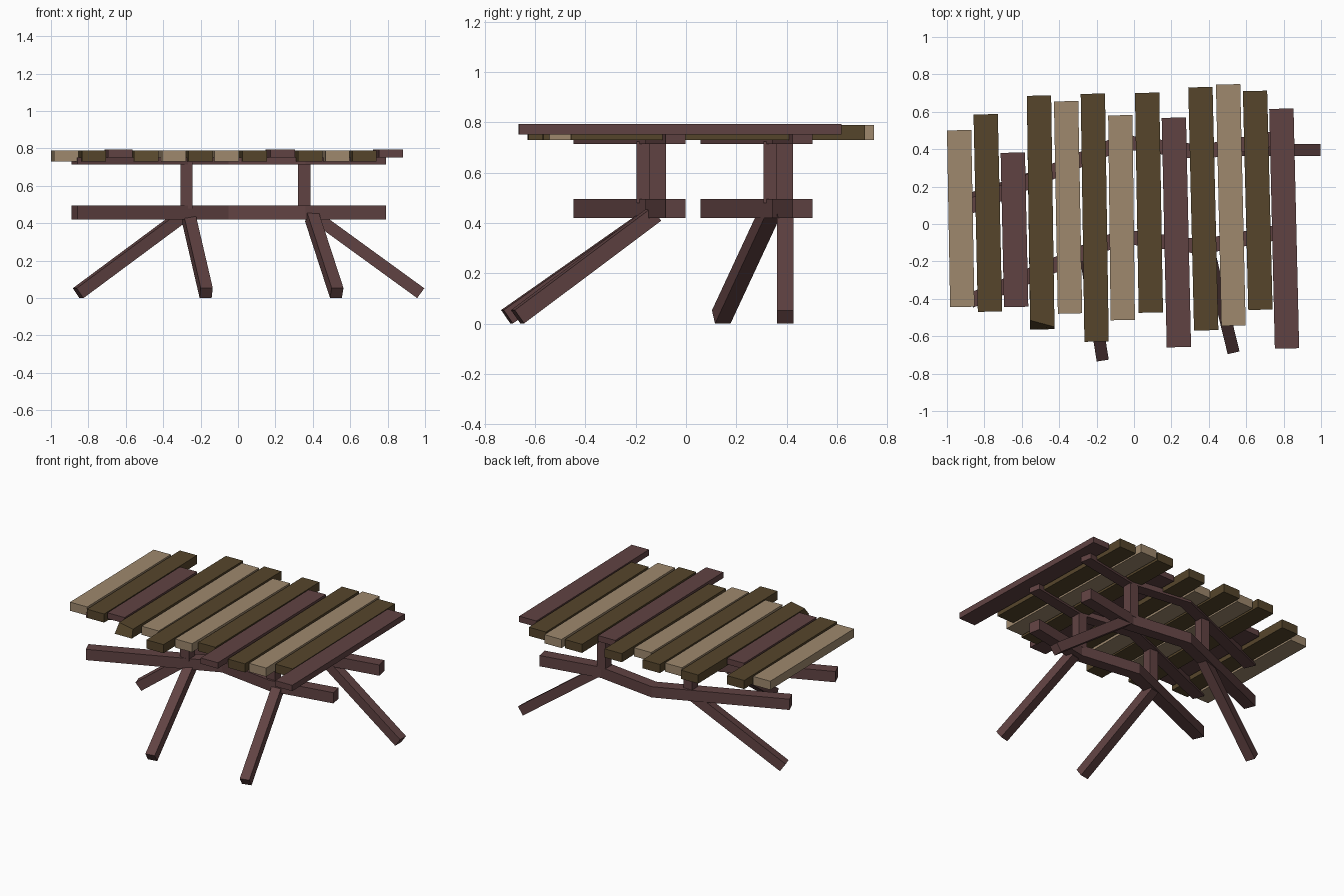
import bpy
from mathutils import Vector

if "Cube" in bpy.data.objects:
    bpy.data.objects.remove(bpy.data.objects["Cube"])


def material(name, rgb):
    m = bpy.data.materials.new(name)
    m.diffuse_color = (*rgb, 1)
    m.use_nodes = True
    m.node_tree.nodes["Principled BSDF"].inputs["Base Color"].default_value = m.diffuse_color
    return m


TAN = material("pale wood", (0.345, 0.25, 0.155))
DARK = material("dark wood", (0.092, 0.060, 0.024))
RED = material("reddish wood", (0.118, 0.055, 0.055))


def loft(name, rings, mat):
    """Solid through a list of four-cornered cross-sections."""
    verts = [tuple(p) for r in rings for p in r]
    n = len(rings)
    faces = [(0, 1, 2, 3), tuple(4 * (n - 1) + k for k in (3, 2, 1, 0))]
    for i in range(n - 1):
        for k in range(4):
            a, b = 4 * i + k, 4 * i + (k + 1) % 4
            faces.append((a, a + 4, b + 4, b))
    me = bpy.data.meshes.new(name)
    me.from_pydata(verts, [], faces)
    me.materials.append(mat)
    ob = bpy.data.objects.new(name, me)
    bpy.context.collection.objects.link(ob)
    return ob


# Table-top planks: centre x at back, back y, centre x at front, front y, wood
planks = [
    (-0.935, 0.50, -0.918, -0.445, TAN),
    (-0.793, 0.585, -0.770, -0.47, DARK),
    (-0.648, 0.38, -0.630, -0.445, RED),
    (-0.508, 0.685, -0.490, -0.565, DARK),
    (-0.363, 0.655, -0.342, -0.48, TAN),
    (-0.220, 0.695, -0.200, -0.63, DARK),
    (-0.073, 0.58, -0.060, -0.515, TAN),
    (0.070, 0.70, 0.090, -0.475, DARK),
    (0.213, 0.567, 0.240, -0.66, RED),
    (0.355, 0.73, 0.386, -0.57, DARK),
    (0.503, 0.745, 0.532, -0.545, TAN),
    (0.647, 0.71, 0.676, -0.46, DARK),
    (0.788, 0.615, 0.818, -0.667, RED),
]
W = 0.065
for i, (xb, yb, xf, yf, mat) in enumerate(planks):
    z0, z1 = (0.752, 0.793) if mat is RED else (0.73, 0.79)
    cl, cr = (0.05, 0.012) if i == 3 else (0, 0)      # one plank has a broken front end
    back = [(xb - W, yb, z0), (xb + W, yb + 0.003, z0),
            (xb + W, yb + 0.003, z1), (xb - W, yb, z1)]
    front = [(xf - W, yf, z0), (xf + W, yf + 0.003, z0),
             (xf + W, yf + 0.003 + cr, z1), (xf - W, yf + cl, z1)]
    loft(f"plank_{i + 1}", [front, back], mat)

# Crooked beams, lower and upper, at front and back
PATH = [(-0.875, -0.41), (-0.06, -0.066), (0.36, -0.122), (0.785, -0.042)]


def beam(name, dy, z0, z1):
    pts = [Vector((x, y + dy)) for x, y in PATH]
    rings = []
    for i, p in enumerate(pts):
        d = (pts[min(i + 1, 3)] - pts[max(i - 1, 0)]).normalized()
        s = Vector((-d.y, d.x)) * 0.04
        a, b = p - s, p + s
        rings.append([(a.x, a.y, z0), (a.x, a.y, z1), (b.x, b.y, z1), (b.x, b.y, z0)])
    loft(name, rings, RED)


def bar(name, p, q, w):
    """Square bar between two points."""
    p, q = Vector(p), Vector(q)
    d = (q - p).normalized()
    side = d.cross(Vector((0, 0, 1)))
    side = side.normalized() if side.length > 0.01 else Vector((1, 0, 0))
    up = side.cross(d)
    s, u = side * w / 2, up * w / 2
    loft(name, [[c - s - u, c + s - u, c + s + u, c - s + u] for c in (p, q)], RED)


for side, dy in (("front", 0), ("back", 0.505)):
    beam(side + "_lower_beam", dy, 0.42, 0.495)
    beam(side + "_upper_beam", dy, 0.715, 0.752)
    # Posts between the beams
    for end, x, y in (("left", -0.275, -0.163), ("right", 0.355, -0.112)):
        bar(f"{side}_{end}_post", (x, y + dy, 0.48), (x, y + dy, 0.725), 0.066)

# Splayed legs
legs = {
    "front_left_leg": ((-0.265, -0.13, 0.435), (-0.17, -0.712, 0.027)),
    "front_right_leg": ((0.395, -0.125, 0.435), (0.528, -0.67, 0.027)),
    "back_left_leg": ((-0.29, 0.335, 0.445), (-0.855, 0.14, 0.026)),
    "back_right_leg": ((0.40, 0.395, 0.445), (0.977, 0.395, 0.026)),
}
for name, (top, foot) in legs.items():
    bar(name, top, foot, 0.065)

# Consistent outward normals
import bmesh
for ob in bpy.context.collection.objects:
    bm = bmesh.new()
    bm.from_mesh(ob.data)
    bmesh.ops.recalc_face_normals(bm, faces=bm.faces)
    bm.to_mesh(ob.data)
    bm.free()
